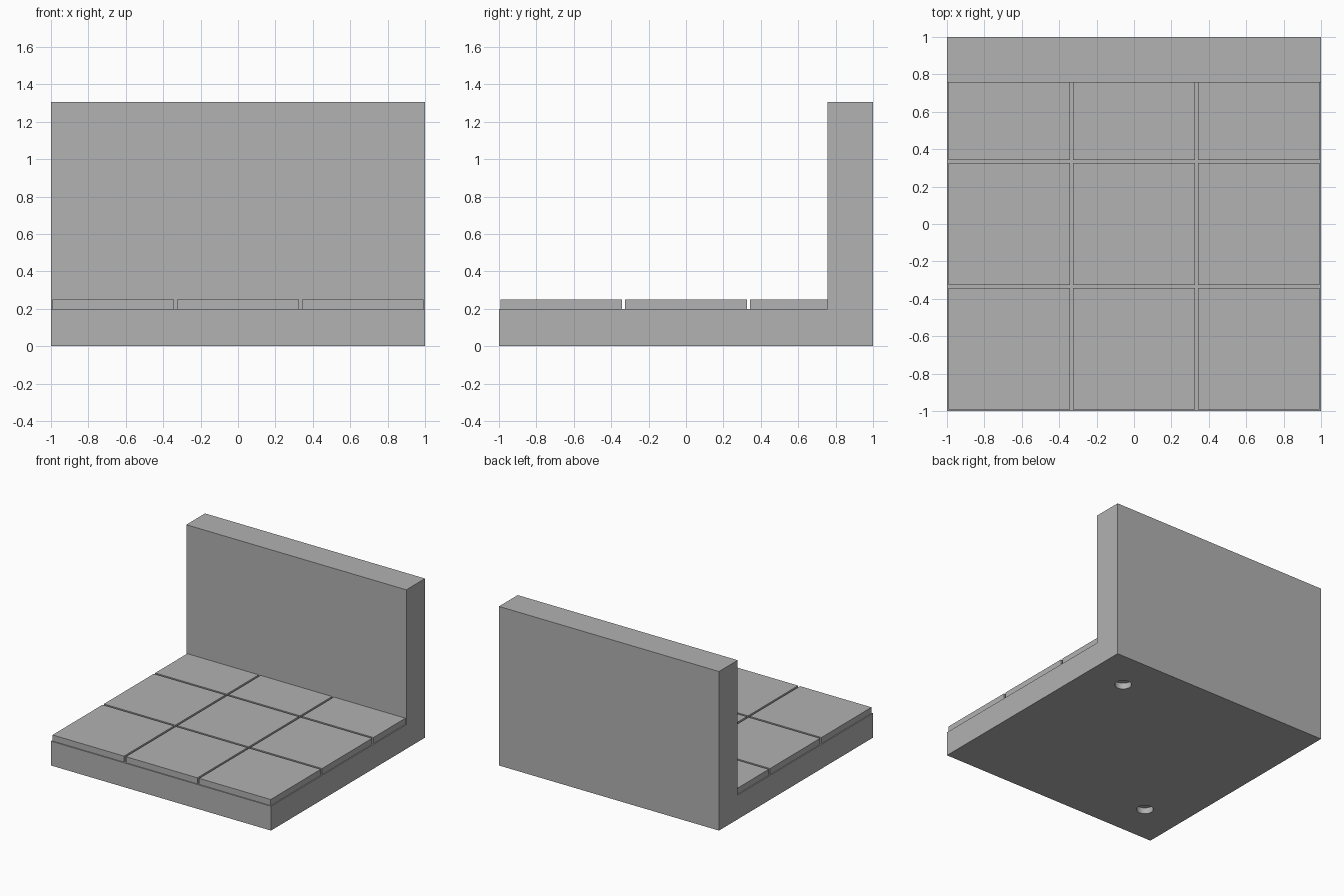
import bpy
import bmesh
from mathutils import Vector

if "Cube" in bpy.data.objects:
    bpy.data.objects.remove(bpy.data.objects["Cube"], do_unlink=True)

BASE_TOP, TILE_TOP, WALL_TOP = 0.2, 0.25, 1.307
WALL_FRONT = 0.757
PITCH, TILE = 2 / 3, 0.65

stone = bpy.data.materials.new("stone_grey")
stone.use_nodes = True
GREY = (0.445, 0.445, 0.445, 1)
stone.diffuse_color = GREY
stone.node_tree.nodes["Principled BSDF"].inputs["Base Color"].default_value = GREY


def make_object(name, bm):
    bmesh.ops.recalc_face_normals(bm, faces=bm.faces)
    mesh = bpy.data.meshes.new(name)
    bm.to_mesh(mesh)
    bm.free()
    mesh.materials.append(stone)
    obj = bpy.data.objects.new(name, mesh)
    bpy.context.collection.objects.link(obj)
    return obj


def box(name, low, high):
    low, high = Vector(low), Vector(high)
    bm = bmesh.new()
    bmesh.ops.create_cube(bm, size=1)
    bmesh.ops.scale(bm, vec=high - low, verts=bm.verts)
    bmesh.ops.translate(bm, vec=(low + high) / 2, verts=bm.verts)
    return make_object(name, bm)


# Base and back wall: one L-shaped profile swept across the width
bm = bmesh.new()
profile = [(-1, 0), (1, 0), (1, WALL_TOP), (WALL_FRONT, WALL_TOP),
           (WALL_FRONT, BASE_TOP), (-1, BASE_TOP)]
side = bm.faces.new([bm.verts.new((-1, y, z)) for y, z in profile])
swept = bmesh.ops.extrude_face_region(bm, geom=[side], use_keep_orig=True)
bmesh.ops.translate(bm, vec=(2, 0, 0),
                    verts=[v for v in swept["geom"] if isinstance(v, bmesh.types.BMVert)])
bmesh.ops.recalc_face_normals(bm, faces=bm.faces)

# Rectangular groove around the underside
bottom = next(f for f in bm.faces if all(abs(v.co.z) < 1e-5 for v in f.verts))
bmesh.ops.inset_region(bm, faces=[bottom], thickness=0.067)
ring = bmesh.ops.inset_region(bm, faces=[bottom], thickness=0.033)["faces"]
sunk = bmesh.ops.extrude_face_region(bm, geom=ring)
bmesh.ops.translate(bm, vec=(0, 0, 0.05),
                    verts=[v for v in sunk["geom"] if isinstance(v, bmesh.types.BMVert)])
body = make_object("base_and_wall", bm)

# Two round sockets in opposite corners of the underside
for sign in (-1, 1):
    bpy.ops.mesh.primitive_cylinder_add(vertices=32, radius=0.063, depth=0.1,
                                        location=(sign * PITCH, sign * PITCH, 0))
    cutter = bpy.context.object
    cutter.name = "socket_cutter"
    cutter.hide_render = True
    cut = body.modifiers.new("socket", "BOOLEAN")
    cut.operation = "DIFFERENCE"
    cut.solver = "EXACT"
    cut.object = cutter
    bpy.context.view_layer.objects.active = body
    bpy.ops.object.modifier_apply(modifier=cut.name)
    bpy.data.objects.remove(cutter, do_unlink=True)

# Floor tiles, with the back row running into the wall
for row in range(3):
    for col in range(3):
        x, y = (col - 1) * PITCH, (row - 1) * PITCH
        box(f"floor_tile_{row + 1}_{col + 1}",
            (x - TILE / 2, y - TILE / 2, BASE_TOP),
            (x + TILE / 2, min(y + TILE / 2, WALL_FRONT), TILE_TOP))
